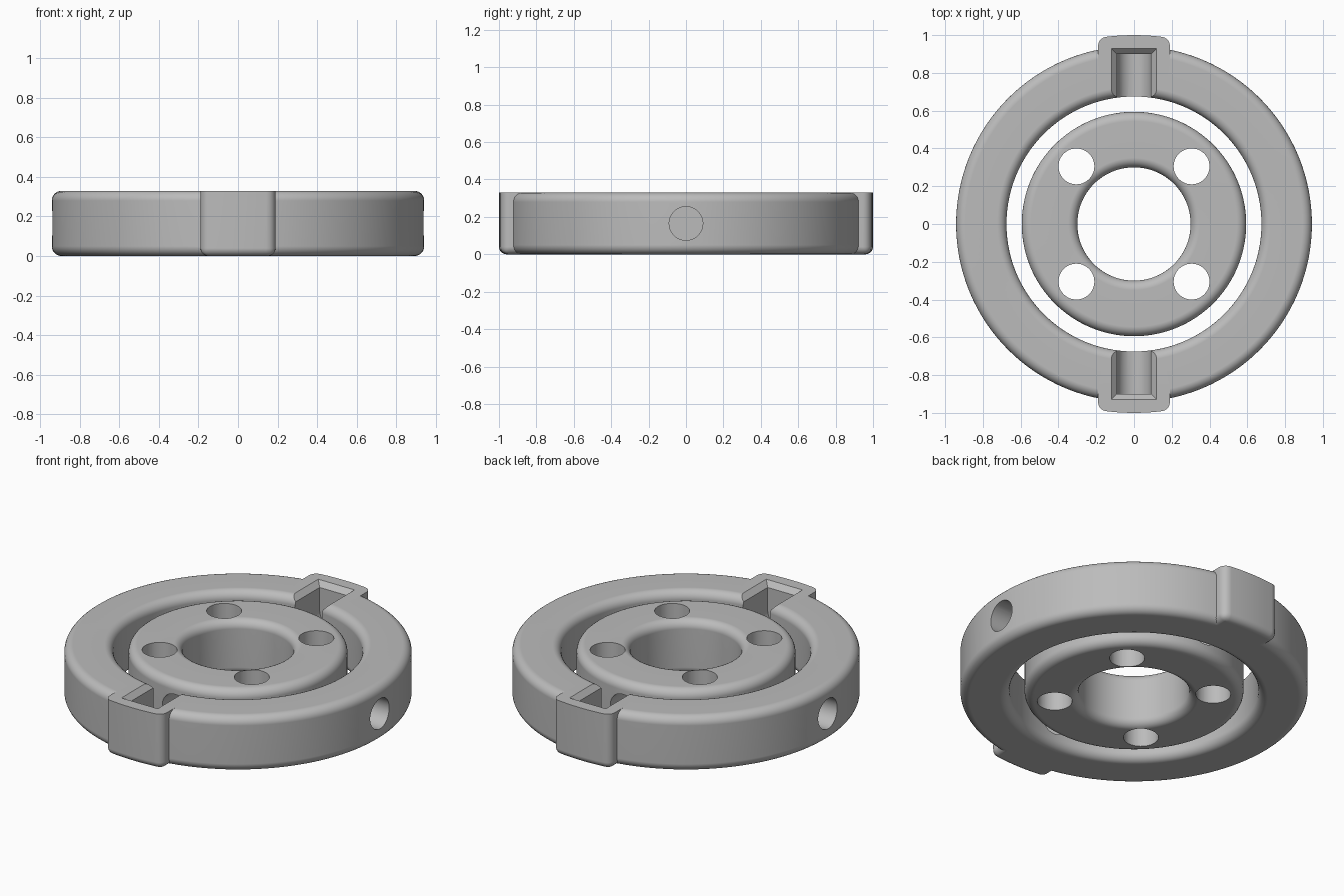
import bpy, bmesh, math
from mathutils import Matrix

if "Cube" in bpy.data.objects:
    bpy.data.objects.remove(bpy.data.objects["Cube"], do_unlink=True)

HEIGHT = 0.33
MID = HEIGHT / 2
FILLET = 0.05
PIN_R = 0.09

metal = bpy.data.materials.new("grey_metal")
metal.use_nodes = True
COLOUR = (0.5, 0.5, 0.5, 1)
metal.diffuse_color = COLOUR
metal.node_tree.nodes["Principled BSDF"].inputs["Base Color"].default_value = COLOUR


def make_object(name, bm):
    bmesh.ops.recalc_face_normals(bm, faces=bm.faces)
    mesh = bpy.data.meshes.new(name)
    bm.to_mesh(mesh)
    bm.free()
    obj = bpy.data.objects.new(name, mesh)
    bpy.context.collection.objects.link(obj)
    mesh.materials.append(metal)
    return obj


def ring(name, inner, outer, segments=128, steps=6):
    """Lathe a rounded rectangle around z."""
    bm = bmesh.new()
    corners = [(outer - FILLET, HEIGHT - FILLET, 0), (inner + FILLET, HEIGHT - FILLET, 90),
               (inner + FILLET, FILLET, 180), (outer - FILLET, FILLET, 270)]
    profile = []
    for r, z, start in corners:
        for i in range(steps + 1):
            a = math.radians(start + 90 * i / steps)
            profile.append((r + FILLET * math.cos(a), z + FILLET * math.sin(a)))
    loops = []
    for s in range(segments):
        a = math.tau * s / segments
        loops.append([bm.verts.new((r * math.cos(a), r * math.sin(a), z)) for r, z in profile])
    n = len(profile)
    for s in range(segments):
        p, q = loops[s], loops[(s + 1) % segments]
        for i in range(n):
            bm.faces.new((p[i], q[i], q[(i + 1) % n], p[(i + 1) % n]))
    return make_object(name, bm)


def cylinder(name, radius, depth, matrix):
    bm = bmesh.new()
    bmesh.ops.create_cone(bm, cap_ends=True, segments=48, radius1=radius, radius2=radius,
                          depth=depth, matrix=matrix)
    return make_object(name, bm)


def prism(name, points, vector):
    """Extrude a flat outline along a vector."""
    bm = bmesh.new()
    face = bm.faces.new([bm.verts.new(p) for p in points])
    top = bmesh.ops.extrude_face_region(bm, geom=[face])["geom"]
    bmesh.ops.translate(bm, vec=vector, verts=[v for v in top if isinstance(v, bmesh.types.BMVert)])
    return make_object(name, bm)


def lug(name, side):
    """Block with a curved outer face and rounded corners and bottom."""
    half, back, corner, crown = 0.19, 0.86, 0.985, 1.0
    pts = [(-half, back, 0), (half, back, 0)]
    for i in range(9):
        t = 1 - i / 4
        pts.append((half * t, crown - (crown - corner) * t * t, 0))
    obj = prism(name, pts, (0, 0, HEIGHT))
    bm = bmesh.new()
    bm.from_mesh(obj.data)
    edges = []
    for e in bm.edges:
        a, b = (v.co for v in e.verts)
        at_back = a.y < back + 0.01 and b.y < back + 0.01
        bottom = a.z < 0.01 and b.z < 0.01
        upright = abs(a.z - b.z) > 0.1 and abs(a.x) > half - 0.01
        if not at_back and (bottom or upright):
            edges.append(e)
    bmesh.ops.bevel(bm, geom=edges, offset=0.04, segments=5, profile=0.5, affect='EDGES')
    bmesh.ops.rotate(bm, verts=bm.verts, matrix=Matrix.Rotation(0 if side > 0 else math.pi, 3, 'Z'))
    bm.to_mesh(obj.data)
    bm.free()
    return obj


def slot(name, side):
    """Round-bottomed channel, open at the top and towards the centre."""
    pts = [(PIN_R, 0.55 * side, HEIGHT + 0.1)]
    for i in range(17):
        a = -math.pi * i / 16
        pts.append((PIN_R * math.cos(a), 0.55 * side, MID + PIN_R * math.sin(a)))
    pts.append((-PIN_R, 0.55 * side, HEIGHT + 0.1))
    return prism(name, pts, (0, 0.35 * side, 0))


def slot_rim(name, side):
    """Flared opening that softens the slot's top edge."""
    w, d = PIN_R, 0.03
    pts = [(-w, 0, HEIGHT - d), (w, 0, HEIGHT - d), (w + 2 * d, 0, HEIGHT + d), (-w - 2 * d, 0, HEIGHT + d)]
    obj = prism(name, [(x, 0.55 * side, z) for x, y, z in pts], (0, 0.35 * side, 0))
    for v in obj.data.vertices:
        if abs(v.co.y) > 0.8 and v.co.z > HEIGHT:
            v.co.y += 2 * d * side
    return obj


def boolean(obj, other, operation):
    mod = obj.modifiers.new(operation.lower(), 'BOOLEAN')
    mod.operation = operation
    mod.solver = 'EXACT'
    mod.object = other
    bpy.context.view_layer.objects.active = obj
    bpy.ops.object.modifier_apply(modifier=mod.name)
    bpy.data.objects.remove(other, do_unlink=True)


def finish(obj):
    bpy.ops.object.select_all(action='DESELECT')
    obj.select_set(True)
    bpy.context.view_layer.objects.active = obj
    bpy.ops.object.shade_smooth_by_angle(angle=math.radians(30))
    mod = obj.modifiers.new("even_shading", 'WEIGHTED_NORMAL')
    mod.keep_sharp = True


ALONG_X = Matrix.Rotation(math.pi / 2, 4, 'Y')
ALONG_Y = Matrix.Rotation(math.pi / 2, 4, 'X')

# Outer ring with lugs, pin slots and side pivot holes
outer_ring = ring("outer_ring", 0.675, 0.942)
for side in (1, -1):
    boolean(outer_ring, lug("lug", side), 'UNION')
for side in (1, -1):
    boolean(outer_ring, slot("slot", side), 'DIFFERENCE')
    boolean(outer_ring, slot_rim("slot_rim", side), 'DIFFERENCE')
    place = Matrix.Translation((0.9 * side, 0, MID)) @ ALONG_X
    boolean(outer_ring, cylinder("pivot_hole", PIN_R, 0.32, place), 'DIFFERENCE')
finish(outer_ring)

# Inner ring with four bolt holes and two pin sockets
inner_ring = ring("inner_ring", 0.3, 0.594)
for sx in (1, -1):
    for sy in (1, -1):
        place = Matrix.Translation((0.305 * sx, 0.305 * sy, MID))
        boolean(inner_ring, cylinder("bolt_hole", 0.095, 1, place), 'DIFFERENCE')
for side in (1, -1):
    place = Matrix.Translation((0, 0.55 * side, MID)) @ ALONG_Y
    boolean(inner_ring, cylinder("pin_socket", PIN_R, 0.3, place), 'DIFFERENCE')
finish(inner_ring)
